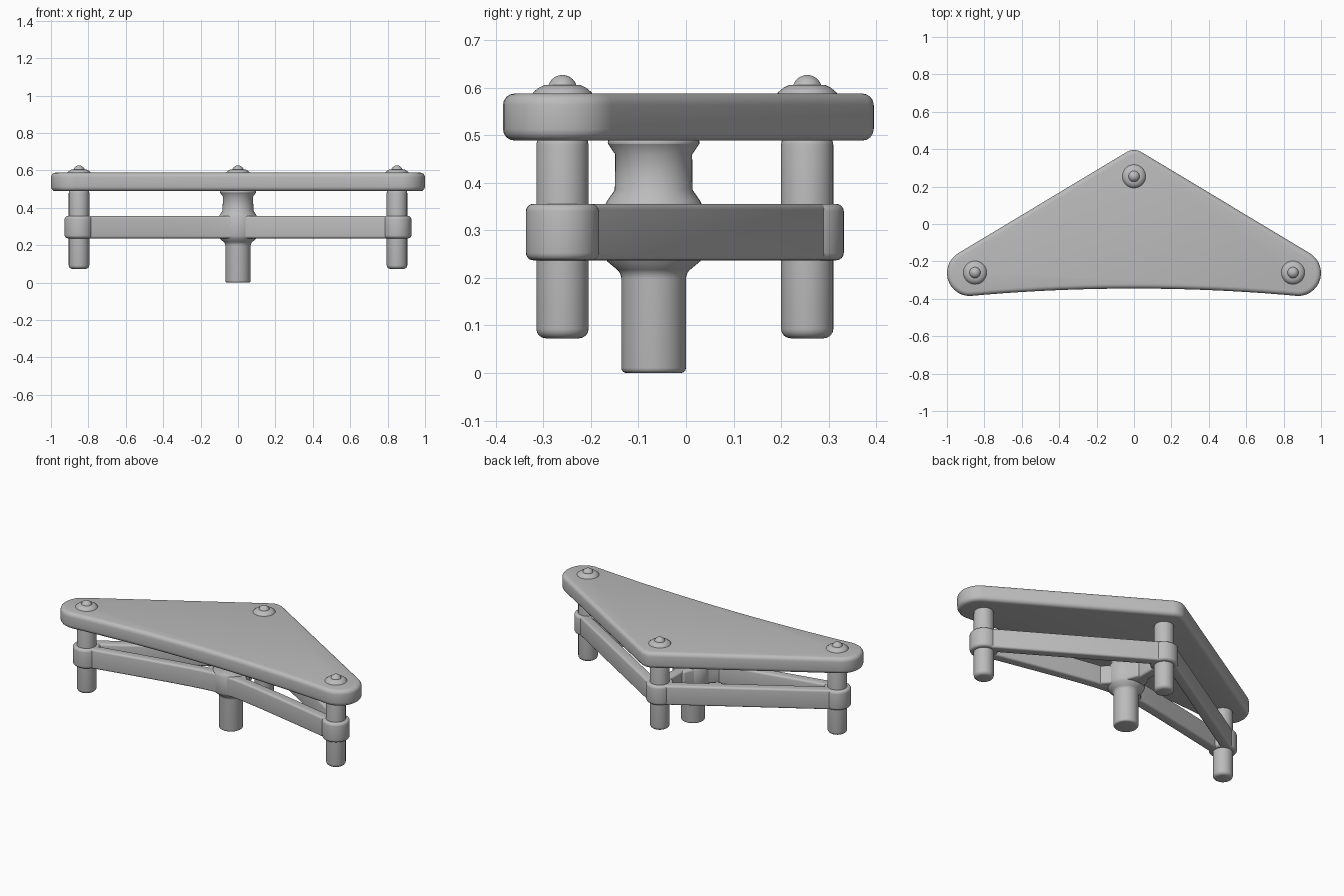
import bpy, bmesh, math
from mathutils import Vector

cube = bpy.data.objects.get("Cube")
if cube:
    bpy.data.objects.remove(cube)

grey = bpy.data.materials.new("plain_grey")
grey.use_nodes = True
GREY = (0.5, 0.5, 0.5, 1)
grey.diffuse_color = GREY
grey.node_tree.nodes["Principled BSDF"].inputs["Base Color"].default_value = GREY


def finish(bm, name, bevel=0.0, segments=4):
    """Turn a bmesh into a rounded, smooth shaded object."""
    bmesh.ops.remove_doubles(bm, verts=bm.verts, dist=1e-5)
    bmesh.ops.recalc_face_normals(bm, faces=bm.faces)
    mesh = bpy.data.meshes.new(name)
    bm.to_mesh(mesh)
    bm.free()
    mesh.materials.append(grey)
    ob = bpy.data.objects.new(name, mesh)
    bpy.context.collection.objects.link(ob)
    bpy.ops.object.select_all(action='DESELECT')
    ob.select_set(True)
    bpy.context.view_layer.objects.active = ob
    if bevel:
        mod = ob.modifiers.new("rounding", 'BEVEL')
        mod.width, mod.segments = bevel, segments
        mod.limit_method, mod.angle_limit = 'ANGLE', math.radians(50)
        bpy.ops.object.modifier_apply(modifier=mod.name)
    bpy.ops.object.shade_smooth_by_angle(angle=math.radians(40))
    return ob


def prism(name, outline, z0, z1, bevel):
    bm = bmesh.new()
    base = bm.faces.new([bm.verts.new((x, y, z0)) for x, y in outline])
    top = bmesh.ops.extrude_face_region(bm, geom=[base])["geom"]
    bmesh.ops.translate(bm, vec=(0, 0, z1 - z0),
                        verts=[g for g in top if isinstance(g, bmesh.types.BMVert)])
    return finish(bm, name, bevel)


def lathe(name, profile, at, bevel=0.0, sides=40):
    bm = bmesh.new()
    verts = [bm.verts.new((at[0] + r, at[1], z)) for r, z in profile]
    edges = [bm.edges.new(pair) for pair in zip(verts, verts[1:])]
    bmesh.ops.spin(bm, geom=verts + edges, cent=(*at, 0), axis=(0, 0, 1),
                   angle=math.tau, steps=sides)
    return finish(bm, name, bevel)


def arc(cx, cy, r, a0, a1, n=14):
    angles = [math.radians(a0 + (a1 - a0) * i / n) for i in range(n + 1)]
    return [(cx + r * math.cos(a), cy + r * math.sin(a)) for a in angles]


def bar(name, path, width=0.06):
    """Flat sided bar following a path in plan."""
    pts = [Vector(p) for p in path]
    left, right = [], []
    for i, p in enumerate(pts):
        t = (pts[min(i + 1, len(pts) - 1)] - pts[max(i - 1, 0)]).normalized()
        n = Vector((-t.y, t.x)) * width / 2
        left.append(p + n)
        right.append(p - n)
    return prism(name, left + right[::-1], BAR_LOW, BAR_TOP, 0.012)


BAR_LOW, BAR_TOP = 0.237, 0.356
POSTS = {"left": (0.85, -0.26), "right": (-0.85, -0.26), "back": (0, 0.255)}
HUB = (0, -0.068)

# Top plate: rounded triangle with a slightly hollow front edge
slope = 120.7
front_edge = [(x / 10, -0.345 - 0.04 * (x / 8.8) ** 2) for x in range(-8, 9)]
plate = (front_edge + arc(0.877, -0.262, 0.123, -90, 180 - slope)
         + arc(0, 0.315, 0.08, 180 - slope, slope)
         + arc(-0.877, -0.262, 0.123, slope, 270))
prism("top_plate", plate, 0.489, 0.588, 0.024)

# Outer posts, each with a collar in the frame and a domed bolt on the plate
for side, at in POSTS.items():
    lathe(side + "_post", [(0, 0.073), (0.055, 0.073), (0.055, 0.5), (0, 0.5)], at, 0.02)
    lathe(side + "_collar", [(0, BAR_LOW), (0.077, BAR_LOW), (0.077, BAR_TOP),
                             (0, BAR_TOP)], at, 0.016)
    lathe(side + "_washer", [(0, 0.58), (0.064, 0.58), (0.062, 0.59), (0.05, 0.6),
                             (0.038, 0.606), (0, 0.606)], at)
    dome = arc(0, 0.596, 0.031, 0, 90, 8)
    lathe(side + "_bolt_head", [(0, 0.596)] + dome, at)

# Hub with flared shoulders above and below the frame
lathe("hub_foot", [(0, 0), (0.068, 0), (0.068, 0.21), (0.098, 0.235),
                   (0.104, 0.25), (0.104, 0.35), (0.098, 0.362), (0.082, 0.385),
                   (0.081, 0.46), (0.096, 0.482), (0.1, 0.492), (0, 0.492)], HUB, 0.024)

# Front bar swept back to the hub in the middle
front = [(x / 20, -0.1 - 0.032 * math.sqrt(1 + (x / 20 / 0.15) ** 2))
         for x in range(-17, 18)]
bar("front_bar", front)

# Side bars and the rib joining hub to back post
off = Vector((math.sin(math.radians(31)), math.cos(math.radians(31)))) * 0.035
for side, sx in (("left", 1), ("right", -1)):
    a, b = POSTS["left"], POSTS["back"]
    bar(side + "_bar", [(sx * (a[0] + off.x), a[1] + off.y),
                        (sx * (b[0] + off.x), b[1] + off.y)])
bar("hub_rib", [HUB, POSTS["back"]])

# Webs blending the hub into the front bar and the rib
web = [(-0.17, -0.14), (0.17, -0.14), (0.09, -0.06), (0.04, 0.08),
       (-0.04, 0.08), (-0.09, -0.06)]
prism("hub_web", web, BAR_LOW + 0.002, BAR_TOP - 0.002, 0.012)
